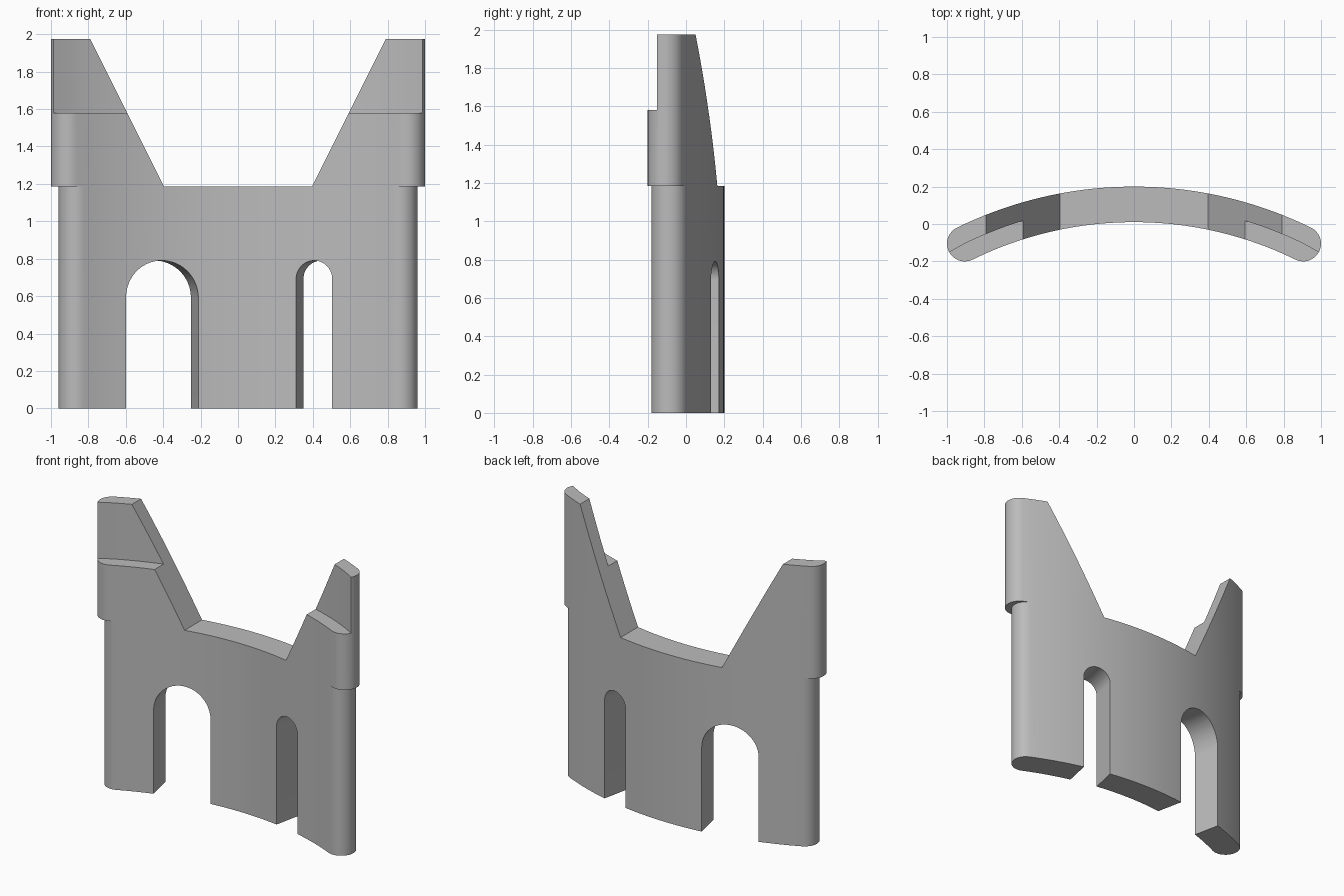
import bpy
import bmesh
from math import sin, cos, pi, radians, asin
from mathutils import Matrix

if "Cube" in bpy.data.objects:
    bpy.data.objects.remove(bpy.data.objects["Cube"])

R = 2.055                # radius of the wall's middle line
HALF = 0.095             # half of the wall thickness
CENTRE_Y = 0.105 - R     # centre of the wall's curve
U = 0.395                # building unit used for all heights
LOW_END = asin(0.865 / R)
HIGH_END = asin(0.905 / R)
ARC = [LOW_END * (i / 24 - 1) for i in range(49)]

stone = bpy.data.materials.new("grey_stone")
stone.use_nodes = True
stone.diffuse_color = (0.5, 0.5, 0.5, 1)
stone.node_tree.nodes["Principled BSDF"].inputs["Base Color"].default_value = (0.5, 0.5, 0.5, 1)


def prism(name, points, low, high, upright=False, matrix=Matrix()):
    """Extrude an outline along z, or along y when it stands upright."""
    bm = bmesh.new()
    rings = [[bm.verts.new((a, d, b) if upright else (a, b, d)) for a, b in points]
             for d in (low, high)]
    n = len(points)
    for ring in rings:
        bm.faces.new(ring)
    for i in range(n):
        j = (i + 1) % n
        bm.faces.new((rings[0][i], rings[0][j], rings[1][j], rings[1][i]))
    bmesh.ops.recalc_face_normals(bm, faces=bm.faces)
    bm.transform(matrix)
    mesh = bpy.data.meshes.new(name)
    bm.to_mesh(mesh)
    bm.free()
    mesh.materials.append(stone)
    obj = bpy.data.objects.new(name, mesh)
    bpy.context.collection.objects.link(obj)
    return obj


def combine(target, other, operation):
    """Apply a boolean and discard the helper."""
    mod = target.modifiers.new("shape", "BOOLEAN")
    mod.operation = operation
    mod.solver = "EXACT"
    mod.object = other
    bpy.context.view_layer.objects.active = target
    bpy.ops.object.modifier_apply(modifier=mod.name)
    bpy.data.objects.remove(other)


def on_arc(angle, radius):
    return (radius * sin(angle), CENTRE_Y + radius * cos(angle))


def round_ended_plan(angles):
    """Curved strip with a half-round nose at each end."""
    pts = [on_arc(a, R + HALF) for a in angles]
    for end, start in ((angles[-1], pi / 2), (angles[0], -pi / 2)):
        cx, cy = on_arc(end, R)
        if start < 0:
            pts += [on_arc(a, R - HALF) for a in reversed(angles)]
        for i in range(1, 16):
            t = start - pi * i / 16 - end
            pts.append((cx + HALF * cos(t), cy + HALF * sin(t)))
    return pts


# Towers: longer strip split by a sloping gap
towers = prism("towers", round_ended_plan([-HIGH_END] + ARC + [HIGH_END]), 3 * U, 5 * U)
gap = [(-0.345, 3 * U - 0.1), (0.345, 3 * U - 0.1), (0.84, 5 * U + 0.1), (-0.84, 5 * U + 0.1)]
combine(towers, prism("gap_cutter", gap, -1, 1, upright=True), "DIFFERENCE")

# Step: remove the front half of the tower tops
wide = [-radians(32), -HIGH_END] + ARC + [HIGH_END, radians(32)]
step = [on_arc(a, R) for a in wide] + [on_arc(a, R - 0.3) for a in reversed(wide)]
combine(towers, prism("step_cutter", step, 4 * U, 6 * U), "DIFFERENCE")

# Main wall
wall = prism("curved_gate_wall", round_ended_plan(ARC), 0, 3 * U)
combine(wall, towers, "UNION")

# Arched doorways: wide on the right, narrow on the left
for name, radius, turn in (("wide_door", U / 2, 12), ("narrow_door", U / 4, -12)):
    arch = [(-radius, -0.1), (radius, -0.1)]
    arch += [(radius * cos(pi * i / 32), 2 * U - radius + radius * sin(pi * i / 32))
             for i in range(33)]
    place = Matrix.Translation((0, CENTRE_Y, 0)) @ Matrix.Rotation(radians(turn), 4, "Z")
    combine(wall, prism(name, arch, R - 0.3, R + 0.3, True, place), "DIFFERENCE")

# Smooth curves with crisp corners
bpy.ops.object.select_all(action="DESELECT")
wall.select_set(True)
bpy.context.view_layer.objects.active = wall
bpy.ops.object.shade_smooth_by_angle(angle=radians(30))
